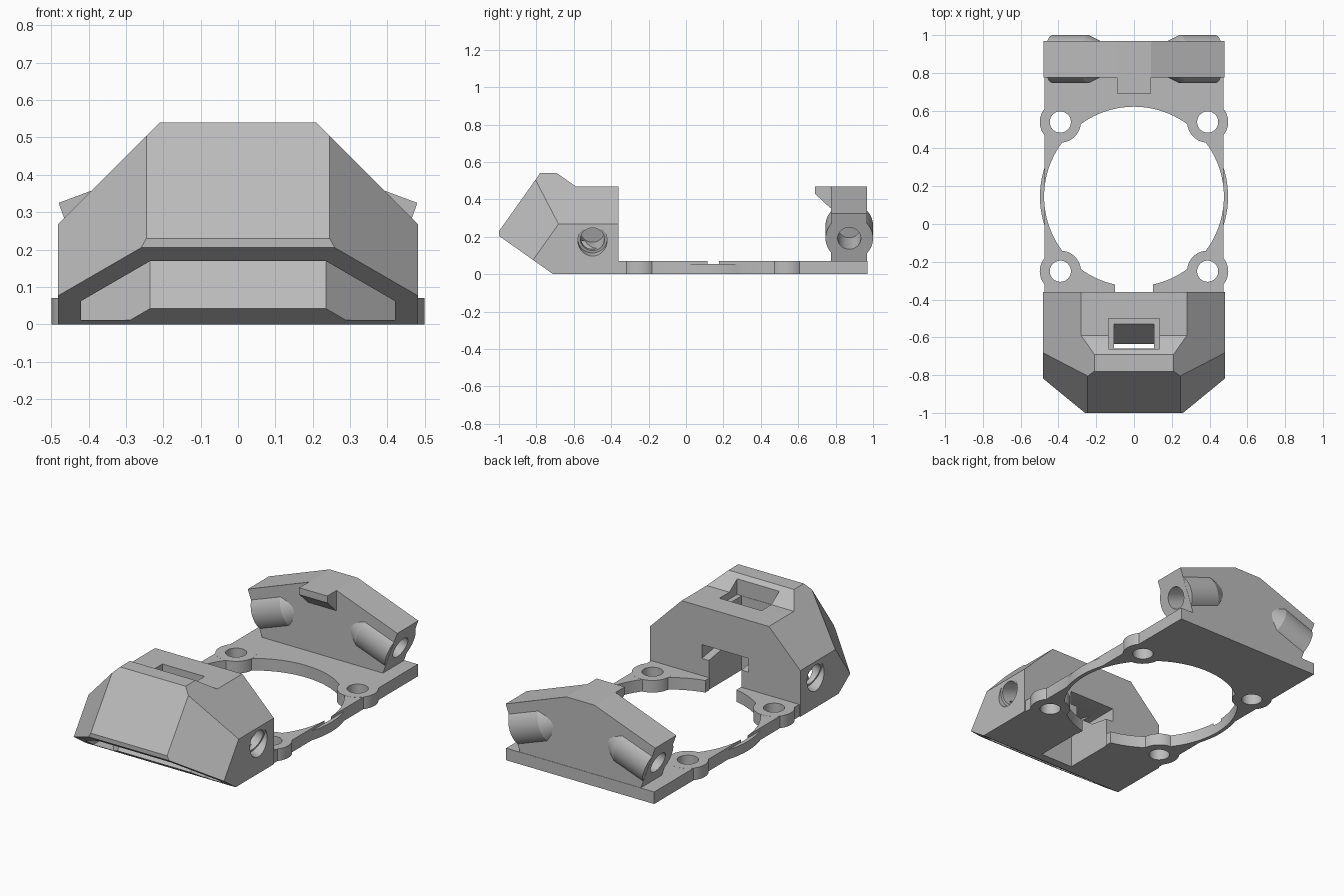
import bpy, bmesh, math
from mathutils import Vector

cube = bpy.data.objects.get("Cube")
if cube:
    bpy.data.objects.remove(cube, do_unlink=True)

grey = bpy.data.materials.new("plain grey")
grey.use_nodes = True
grey.diffuse_color = (0.5, 0.5, 0.5, 1)
grey.node_tree.nodes["Principled BSDF"].inputs["Base Color"].default_value = (0.5, 0.5, 0.5, 1)

TILT = math.radians(20)      # lean of the side bosses and screw holes
SIDES = (-1, 1)


def make(name, bm):
    bmesh.ops.recalc_face_normals(bm, faces=bm.faces)
    mesh = bpy.data.meshes.new(name)
    bm.to_mesh(mesh)
    bm.free()
    ob = bpy.data.objects.new(name, mesh)
    bpy.context.collection.objects.link(ob)
    mesh.materials.append(grey)
    return ob


def prism(points, axis, lo, hi):
    """Extrude a 2D profile along x, y or z."""
    bm = bmesh.new()

    def place(p, d):
        co = list(p)
        co.insert("xyz".index(axis), d)
        return bm.verts.new(co)

    face = bm.faces.new([place(p, lo) for p in points])
    out = bmesh.ops.extrude_face_region(bm, geom=[face])
    shift = Vector([hi - lo if a == axis else 0 for a in "xyz"])
    bmesh.ops.translate(bm, vec=shift, verts=[v for v in out["geom"] if isinstance(v, bmesh.types.BMVert)])
    return bm


def box(x, y, z):
    return prism([(x[0], y[0]), (x[1], y[0]), (x[1], y[1]), (x[0], y[1])], "z", *z)


def rod(start, end, r1, r2=None, segs=48):
    """Cylinder or cone between two points."""
    start, end = Vector(start), Vector(end)
    d = end - start
    bm = bmesh.new()
    bmesh.ops.create_cone(bm, cap_ends=True, segments=segs, radius1=r1,
                          radius2=r1 if r2 is None else r2, depth=d.length)
    bmesh.ops.transform(bm, matrix=d.to_track_quat("Z", "Y").to_matrix().to_4x4(), verts=bm.verts)
    bmesh.ops.translate(bm, vec=(start + end) / 2, verts=bm.verts)
    return bm


def combine(ob, bm, op):
    """Apply a boolean with a temporary solid."""
    tool = make("tool", bm)
    mod = ob.modifiers.new("cut", "BOOLEAN")
    mod.operation, mod.object, mod.solver = op, tool, "EXACT"
    bpy.context.view_layer.objects.active = ob
    bpy.ops.object.modifier_apply(modifier=mod.name)
    bpy.data.objects.remove(tool, do_unlink=True)


def cut(ob, bm):
    combine(ob, bm, "DIFFERENCE")


def add(ob, bm):
    combine(ob, bm, "UNION")


def bisect(bm, co, normal):
    """Remove what lies on the normal side of a plane and cap the cut."""
    out = bmesh.ops.bisect_plane(bm, geom=bm.verts[:] + bm.edges[:] + bm.faces[:],
                                 plane_co=co, plane_no=normal, clear_outer=True)
    edges = [e for e in out["geom_cut"] if isinstance(e, bmesh.types.BMEdge)]
    bmesh.ops.contextual_create(bm, geom=edges)


# Base plate with large round opening and four screw ears
plate = make("base_plate", box((-.475, .475), (-.36, .97), (0, .07)))
add(plate, rod((0, .145, 0), (0, .145, .055), .498, segs=96))
cut(plate, rod((0, .145, -.1), (0, .145, .2), .476, segs=96))
ears = [(s * .39, y) for s in SIDES for y in (-.25, .54)]
for x, y in ears:
    add(plate, rod((x, y, 0), (x, y, .0705), .109))
for x, y in ears:
    cut(plate, rod((x, y, -.1), (x, y, .2), .056))
cut(plate, box((-.1, .1), (-.5, -.25), (-.1, .2)))

# Front housing: side profile with faceted corners and chamfered shoulders
bm = prism([(-.36, 0), (-.71, 0), (-1, .205), (-1, .23), (-.78, .54),
            (-.69, .54), (-.59, .47), (-.36, .47)], "x", -.482, .482)
for s in SIDES:
    bisect(bm, (s * .245, -1, .23), (s * 1.23, -1, .71))
    bisect(bm, (s * .21, 0, .54), (s, 0, 1))
housing = make("front_housing", bm)

# Slot in the sloping underside, folded round the same facets
bm = bmesh.new()
rings = []
for x in (-.42, -.235, .235, .42):
    side = 1.23 * max(0, abs(x) - .235)
    rings.append([bm.verts.new((x, y + .71 * z + side, z))
                  for y, z in ((-1.07, .012), (-.8, .012), (-.8, .178), (-1.07, .178))])
for a, b in zip(rings, rings[1:]):
    for i in range(4):
        j = (i + 1) % 4
        bm.faces.new((a[i], a[j], b[j], b[i]))
bm.faces.new(rings[0])
bm.faces.new(rings[-1])
cut(housing, bm)

# Slanted channel from the top window to the rear opening
cut(housing, prism([(-.66, .6), (-.515, .6), (-.515, .45), (-.635, .28), (-.5, .25),
                    (-.3, .25), (-.3, -.1), (-.66, -.1)], "x", -.105, .105))
cut(housing, box((-.135, .135), (-.662, -.5), (.43, .6)))
cut(housing, prism([(-.3, .25), (-.3, .16), (-.48, .19), (-.56, .25)], "x", -.15, .15))

# Leaning screw holes in the housing flanks
out = Vector((math.cos(TILT), 0, -math.sin(TILT)))
for s in SIDES:
    d = Vector((s * out.x, 0, out.z))
    c = Vector((s * .482, -.5, .18))
    cut(housing, rod(c + d * .1, c - d * .02, .078))
    cut(housing, rod(c + d * .1, c - d * .15, .064))

# Rear mount: roofed block with leaning ends
half = [(.09, .47), (.48, .325), (.388, .07)]
outline = half + [(-x, z) for x, z in reversed(half)]
mount = make("rear_mount", prism(outline, "y", .775, .968))

# Round bosses with tapered inner ends, then their holes
for s in SIDES:
    d = Vector((s * out.x, 0, out.z))
    c = Vector((s * .431, .873, .192))
    add(mount, rod(c, c - d * .2, .127))
    add(mount, rod(c - d * .2, c - d * .28, .127, .09))
for s in SIDES:
    d = Vector((s * out.x, 0, out.z))
    c = Vector((s * .431, .873, .192))
    cut(mount, rod(c + d * .1, c - d * .18, .062))

# Catch on the inner face of the rear mount
add(mount, prism([(.69, .47), (.69, .43), (.77, .355), (.85, .355), (.85, .47)], "x", -.09, .09))

# Smooth round surfaces, keep edges crisp
bpy.ops.object.select_all(action="DESELECT")
for ob in (plate, housing, mount):
    ob.select_set(True)
bpy.context.view_layer.objects.active = plate
bpy.ops.object.shade_smooth_by_angle(angle=math.radians(20))
